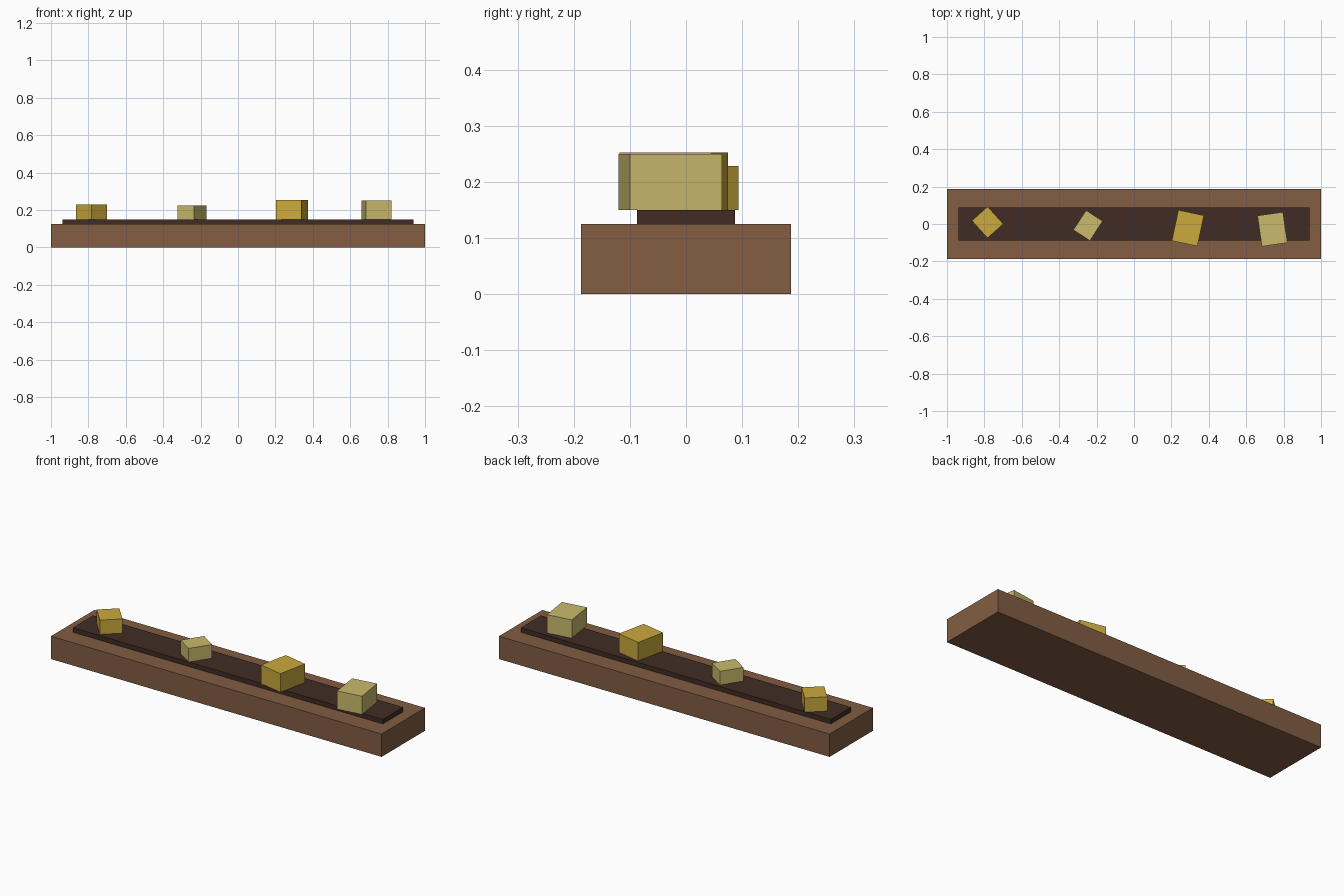
import bpy
from math import radians

if "Cube" in bpy.data.objects:
    bpy.data.objects.remove(bpy.data.objects["Cube"], do_unlink=True)


def linear(c):
    return c / 12.92 if c <= 0.04045 else ((c + 0.055) / 1.055) ** 2.4


def material(name, r, g, b):
    mat = bpy.data.materials.new(name)
    mat.use_nodes = True
    colour = (*(linear(c / 255) for c in (r, g, b)), 1)
    mat.diffuse_color = colour
    mat.node_tree.nodes["Principled BSDF"].inputs["Base Color"].default_value = colour
    return mat


def box(name, x, y, bottom, width, depth, height, turn, mat):
    """Box standing on the given bottom height, turned about z in degrees."""
    bpy.ops.mesh.primitive_cube_add(size=1, location=(x, y, bottom + height / 2))
    obj = bpy.context.object
    obj.name = name
    obj.scale = (width, depth, height)
    obj.rotation_euler.z = radians(turn)
    obj.data.materials.append(mat)
    return obj


wood = material("brown wood", 130, 93, 67)
dark = material("dark brown", 64, 44, 36)
gold = material("gold", 204, 170, 60)
straw = material("pale straw", 202, 186, 108)

# Plank and the raised dark strip along it
box("base_plank", 0, 0, 0, 2, 0.375, 0.125, 0, wood)
box("top_strip", 0, 0, 0.125, 1.875, 0.175, 0.025, 0, dark)

# Loose blocks resting on the strip, from right to left
blocks = [
    ("small_gold_block", -0.783, 0.009, 0.125, 0.113, 0.078, -48, gold),
    ("small_straw_block", -0.246, -0.008, 0.106, 0.125, 0.075, -33, straw),
    ("large_gold_block", 0.288, -0.022, 0.14, 0.168, 0.102, -12, gold),
    ("large_straw_block", 0.74, -0.028, 0.138, 0.166, 0.1, 8.3, straw),
]
for name, x, y, width, depth, height, turn, mat in blocks:
    box(name, x, y, 0.15, width, depth, height, turn, mat)
